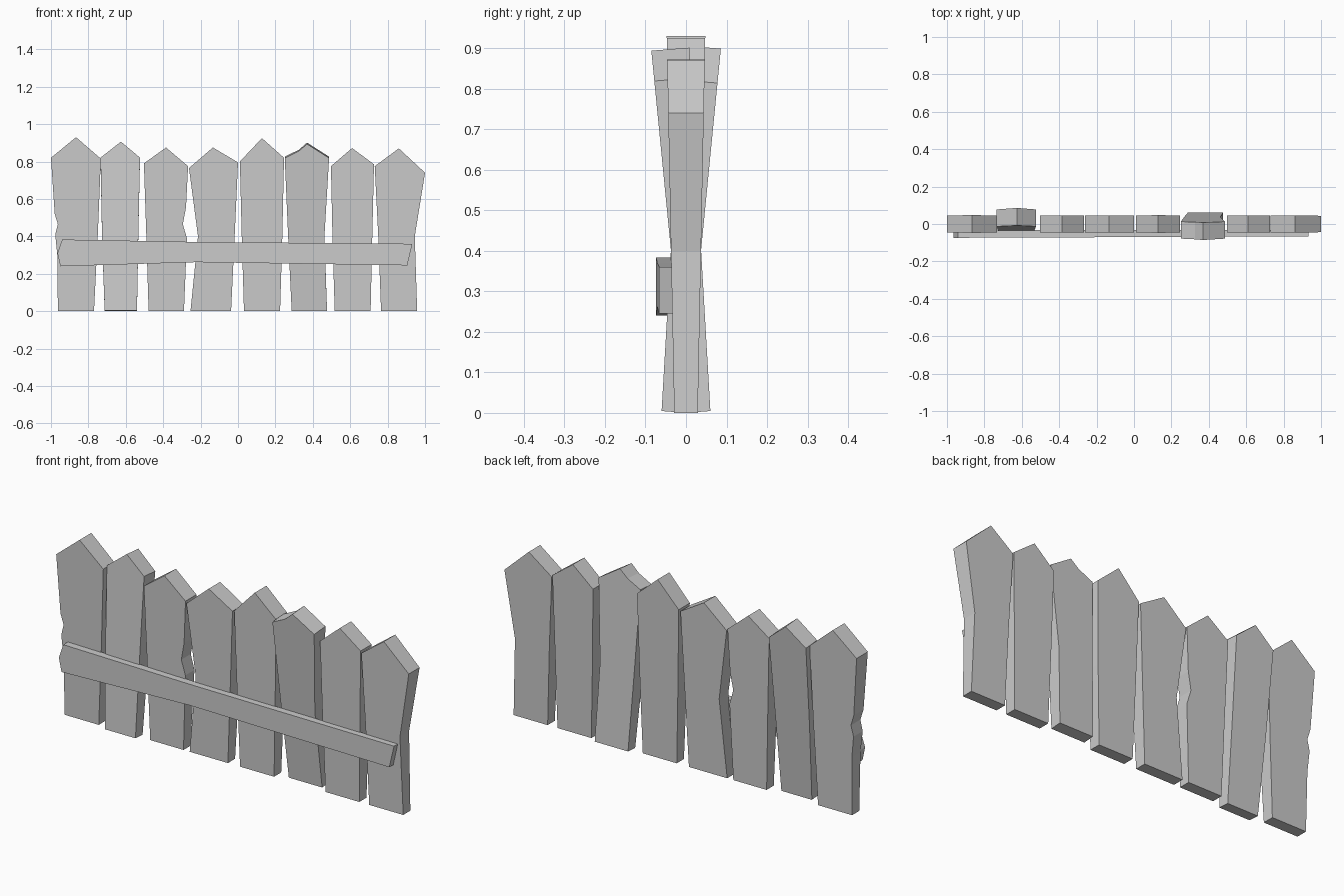
import bpy, bmesh

if "Cube" in bpy.data.objects:
    bpy.data.objects.remove(bpy.data.objects["Cube"])


def slab(name, outline, depth, lean=0.0):
    """Extrude an (x, z) outline; depth(x, z) gives front and back y; lean tilts it about mid height."""
    bm = bmesh.new()
    front, back = [], []
    for x, z in outline:
        for y, ring in zip(depth(x, z), (front, back)):
            ly = y + lean * (z - 0.4)
            lz = z - lean * y + abs(lean) * 0.03
            ring.append(bm.verts.new((x, ly, lz)))
    bm.faces.new(front)
    bm.faces.new(back[::-1])
    n = len(front)
    for i in range(n):
        j = (i + 1) % n
        bm.faces.new((front[j], front[i], back[i], back[j]))
    bmesh.ops.recalc_face_normals(bm, faces=bm.faces)
    mesh = bpy.data.meshes.new(name)
    bm.to_mesh(mesh)
    bm.free()
    ob = bpy.data.objects.new(name, mesh)
    bpy.context.collection.objects.link(ob)
    return ob


def picket_depth(x, z):
    # pickets thicken towards the top
    h = 0.029 + 0.018 * z / 0.9
    return -h, h


def rail_depth(x, z):
    return -0.07 + 0.004 * x, -0.033


# pickets: outline counter-clockwise from bottom left, then lean
pickets = [
    ([(-.963, 0), (-.77, 0), (-.75, .4), (-.733, .815), (-.866, .93), (-1, .82),
      (-.98, .52), (-.963, .465), (-.977, .41), (-.966, .3)], 0),
    ([(-.713, 0), (-.54, 0), (-.533, .4), (-.524, .815), (-.626, .9), (-.735, .815),
      (-.727, .4)], .078),
    ([(-.478, 0), (-.289, 0), (-.273, .39), (-.295, .465), (-.278, .555), (-.267, .775),
      (-.385, .875), (-.503, .79), (-.49, .4)], 0),
    ([(-.254, 0), (-.037, 0), (-.018, .4), (0, .795), (-.134, .875), (-.262, .765),
      (-.214, .4)], 0),
    ([(.032, 0), (.225, 0), (.237, .4), (.246, .82), (.128, .925), (.01, .8),
      (.02, .4)], 0),
    ([(.287, 0), (.476, 0), (.462, .4), (.487, .82), (.369, .895), (.325, .857), (.25, .82),
      (.268, .4)], -.078),
    ([(.517, 0), (.709, 0), (.718, .4), (.727, .785), (.61, .872), (.497, .775),
      (.505, .4)], 0),
    ([(.765, 0), (.958, 0), (.945, .4), (1, .74), (.86, .87), (.731, .775),
      (.75, .4)], 0),
]
for i, (outline, lean) in enumerate(pickets, 1):
    slab(f"picket_{i}", outline, picket_depth, lean)

# cross rail nailed to the front
slab("cross_rail", [(-.95, .24), (-.22, .262), (.905, .245), (.932, .36), (-.22, .37),
                    (-.94, .383), (-.965, .31)], rail_depth)
